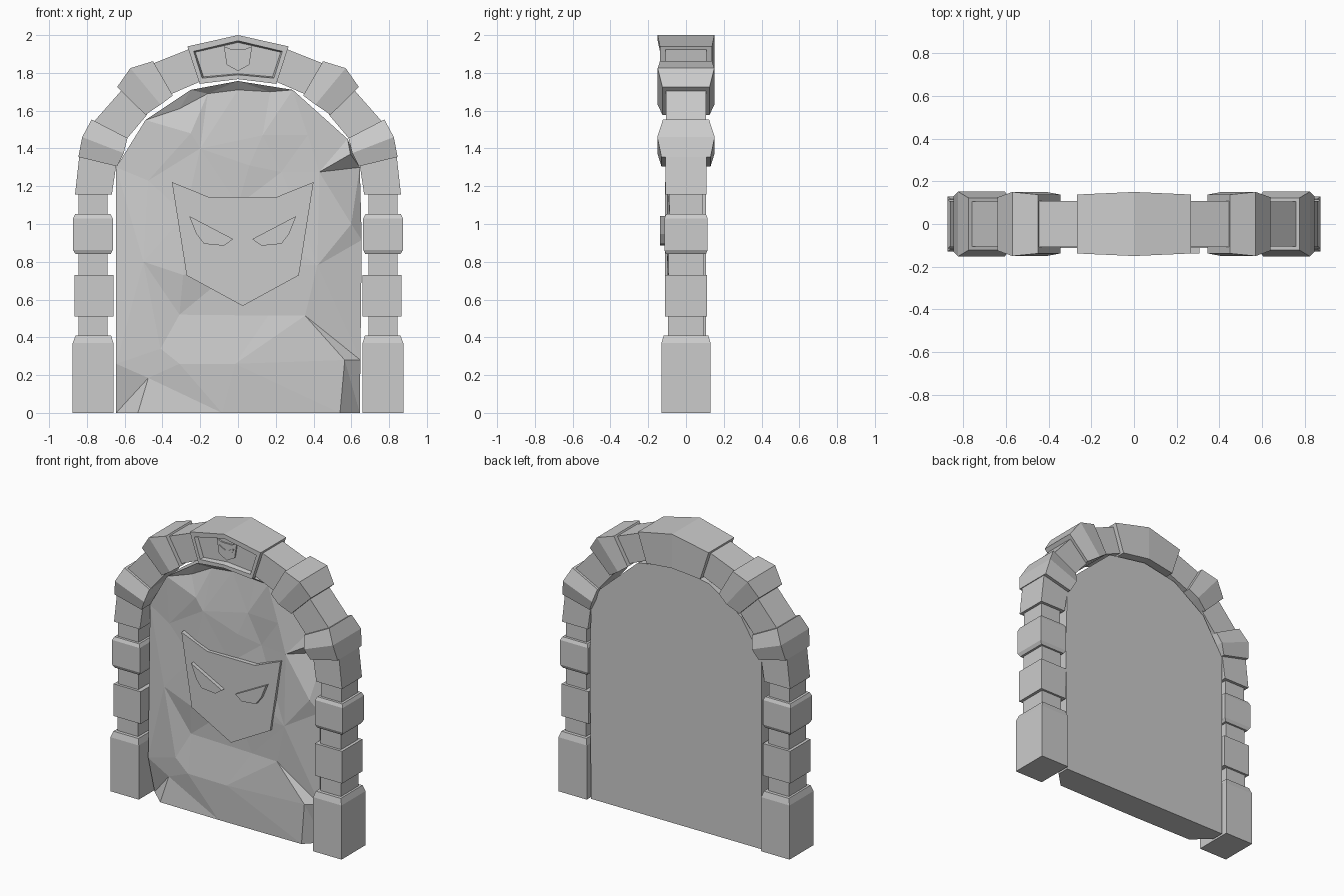
import bpy, bmesh
from mathutils import Vector
from mathutils.geometry import delaunay_2d_cdt

if "Cube" in bpy.data.objects:
    bpy.data.objects.remove(bpy.data.objects["Cube"])

stone = bpy.data.materials.new("grey_stone")
stone.diffuse_color = (0.6, 0.6, 0.6, 1)
stone.use_nodes = True
stone.node_tree.nodes["Principled BSDF"].inputs["Base Color"].default_value = stone.diffuse_color


def finish(name, bm):
    bmesh.ops.recalc_face_normals(bm, faces=bm.faces)
    me = bpy.data.meshes.new(name)
    bm.to_mesh(me)
    bm.free()
    me.materials.append(stone)
    ob = bpy.data.objects.new(name, me)
    bpy.context.collection.objects.link(ob)
    return ob


def loft(name, rings):
    """Closed solid through rings of equal point count."""
    bm = bmesh.new()
    vs = [[bm.verts.new(p) for p in r] for r in rings]
    n = len(vs[0])
    for a, b in zip(vs, vs[1:]):
        for i in range(n):
            j = (i + 1) % n
            bm.faces.new((a[i], a[j], b[j], b[i]))
    bm.faces.new(vs[0])
    bm.faces.new(vs[-1])
    return finish(name, bm)


def ring(s, outer, inner, d):
    """Rectangular section between an outer and an inner (x, z) point, half depth d."""
    (ox, oz), (ix, iz) = outer, inner
    return [(s * ox, -d, oz), (s * ox, d, oz), (s * ix, d, iz), (s * ix, -d, iz)]


def level(x0, x1, z, d):
    return (x1, z), (x0, z), d


# Stones of one side, bottom to top, each as a list of sections
side = {
    "base_block": [level(.66, .875, 0, .13), level(.66, .875, .37, .13), level(.672, .86, .41, .118)],
    "lower_neck": [level(.69, .845, .40, .095), level(.69, .845, .52, .095)],
    "lower_block": [level(.66, .865, .51, .11), level(.66, .865, .73, .11)],
    "middle_neck": [level(.69, .845, .72, .092), level(.69, .845, .85, .092)],
    "middle_block": [level(.675, .86, .84, .105), level(.663, .873, .862, .115),
                     level(.663, .873, 1.03, .115), level(.675, .862, 1.052, .105)],
    "upper_neck": [level(.69, .845, 1.04, .088), level(.69, .845, 1.17, .088)],
    "arch_foot": [level(.668, .863, 1.155, .108), ((.84, 1.36), (.645, 1.31), .108)],
    "lower_wedge": [((.845, 1.355), (.64, 1.305), .13), ((.825, 1.46), (.605, 1.375), .152),
                    ((.775, 1.553), (.585, 1.455), .122)],
    "arch_link": [((.76, 1.545), (.588, 1.452), .105), ((.61, 1.715), (.48, 1.58), .105)],
    "upper_wedge": [((.64, 1.725), (.49, 1.578), .125), ((.57, 1.825), (.41, 1.632), .15),
                    ((.45, 1.862), (.345, 1.68), .138)],
    "arch_shoulder": [((.45, 1.85), (.36, 1.685), .108), ((.26, 1.925), (.205, 1.752), .108)],
}
for s, tag in ((-1, "left"), (1, "right")):
    for name, secs in side.items():
        loft(f"{tag}_{name}", [ring(s, *q) for q in secs])

# Keystone with a sunken front panel
outer = [(-.268, 1.94), (0, 2.0), (.268, 1.94), (.203, 1.742), (0, 1.767), (-.203, 1.742)]
frame = [(-.235, 1.914), (0, 1.97), (.235, 1.914), (.19, 1.772), (0, 1.79), (-.19, 1.772)]
depth = [.138, .15, .138, .138, .15, .138]
key = loft("keystone", [
    [(x, d - .06, z) for (x, z), d in zip(outer, depth)],
    [(x, -d, z) for (x, z), d in zip(outer, depth)],
    [(x, -d, z) for (x, z), d in zip(frame, depth)],
    [(x * .96, -.112, 1.86 + (z - 1.86) * .92) for x, z in frame]])
for half, idx in (("left", (0, 1, 4, 5)), ("right", (1, 2, 3, 4))):
    loft(f"keystone_back_{half}", [[(outer[i][0], y or depth[i], outer[i][1]) for i in idx]
                                   for y in (.07, 0)])

# Relief plate with two raised eyes, used large on the slab and small on the keystone
plate = [(-.375, .656), (-.18, .577), (.18, .577), (.375, .656), (.297, .162), (0, 0), (-.297, .162)]
eye = [(-.283, .476), (-.05, .354), (-.1, .319), (-.205, .329), (-.245, .381)]


def relief(name, cx, z0, k, back, front, eye_front):
    def part(n, pts, y0, y1):
        loft(n, [[(cx + x * k, y, z0 + z * k) for x, z in pts] for y in (y0, y1)])
    part(name, plate, back, front)
    for s, tag in ((1, "left"), (-1, "right")):
        part(f"{name}_{tag}_eye", [(x * s, z) for x, z in eye], front + .002, eye_front)


relief("slab_relief", .025, .566, 1, -.03, -.112, -.138)
relief("keystone_relief", 0, 1.81, .2, -.10, -.122, -.128)

# Rough slab: outline then inner points as (x, z, front y)
edge = [(-.645, 0, .02), (-.53, 0, -.085), (-.085, 0, -.09), (.54, 0, -.085), (.645, 0, .02),
        (.648, .28, -.04), (.655, .915, -.05), (.645, 1.30, .02), (.58, 1.45, -.06),
        (.29, 1.71, -.09), (0, 1.757, -.10), (-.25, 1.71, -.09), (-.49, 1.55, -.07),
        (-.645, 1.30, -.03), (-.645, .26, -.05)]
inner = [(-.475, 1.23, -.065), (-.2, 1.4, -.095), (-.25, 1.48, -.10), (-.31, 1.61, -.06),
         (-.16, 1.69, -.055), (0, 1.71, -.06), (.17, 1.70, -.06), (.13, 1.47, -.08),
         (.37, 1.47, -.095), (.23, 1.275, -.075), (.43, 1.275, -.10), (.06, 1.31, -.09),
         (.595, 1.37, -.08), (.60, 1.0, -.085), (-.5, .8, -.085), (-.29, .73, -.10),
         (-.31, .52, -.065), (-.41, .34, -.09), (-.475, .185, -.07), (-.31, .26, -.10),
         (-.015, .26, -.105), (.16, .515, -.075), (.355, .515, -.085), (.42, .78, -.10),
         (.565, .28, -.09), (.03, .8, -.085), (0, 1.1, -.085), (-.28, 1.05, -.09)]
pts = edge + inner
n = len(edge)
co, _, tris, orig, _, _ = delaunay_2d_cdt([Vector(p[:2]) for p in pts], [], [list(range(n))], 1, 1e-5)
bm = bmesh.new()
front = [bm.verts.new((c.x, pts[o[0]][2], c.y)) for c, o in zip(co, orig)]
for t in tris:
    bm.faces.new([front[i] for i in t])
rim = {o[0]: v for v, o in zip(front, orig)}
back = [bm.verts.new((x, .105, z)) for x, z, _ in edge]
for i in range(n):
    j = (i + 1) % n
    bm.faces.new((rim[i], rim[j], back[j], back[i]))
bm.faces.new(back)
finish("rough_slab", bm)
